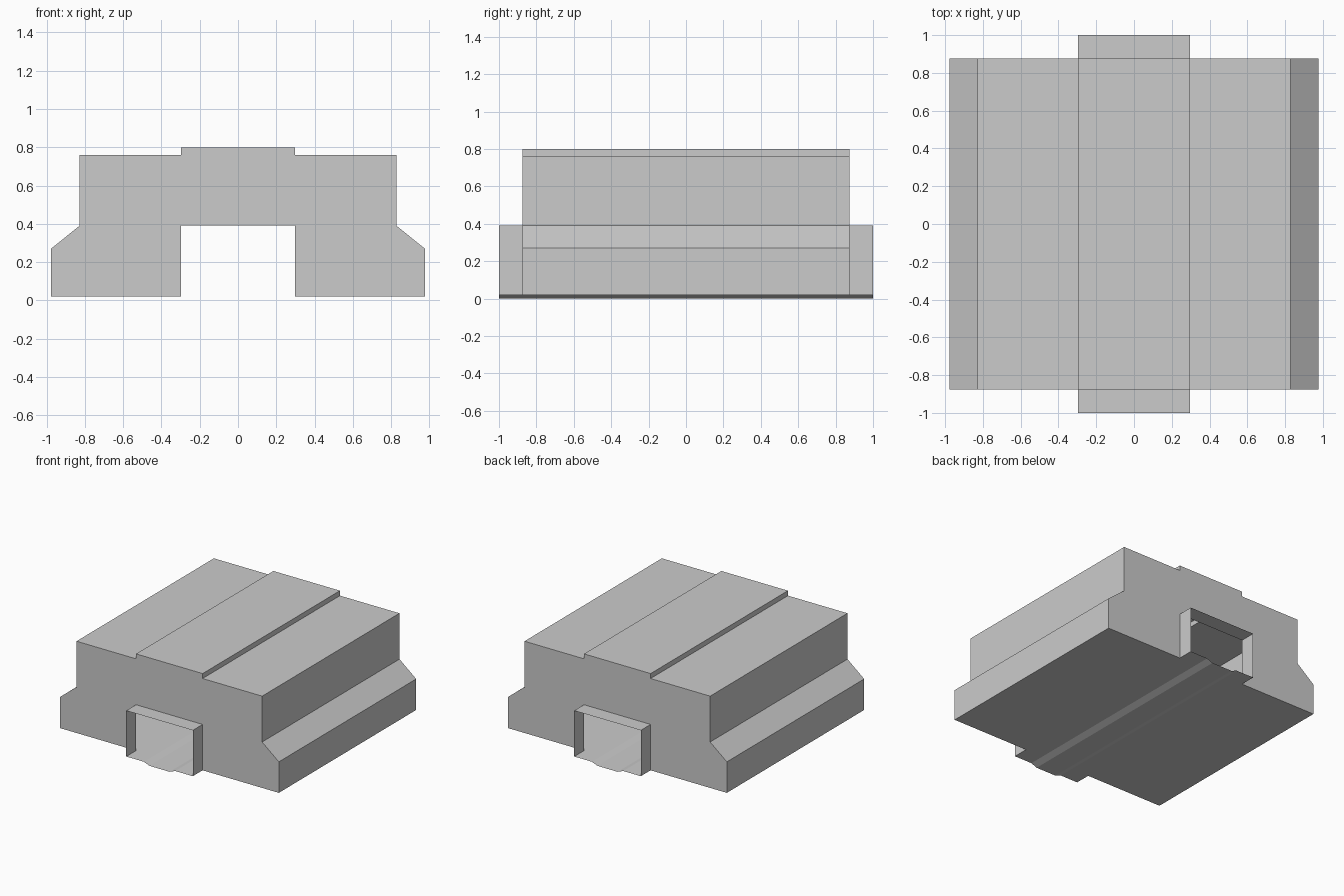
import bpy, bmesh

if "Cube" in bpy.data.objects:
    bpy.data.objects.remove(bpy.data.objects["Cube"])

BODY_Y, STUB_Y = 0.875, 1.0
W, SILL, LINTEL = 0.297, 0.02, 0.39


def finish(name, bm):
    mesh = bpy.data.meshes.new(name)
    bm.to_mesh(mesh)
    bm.free()
    bpy.context.collection.objects.link(bpy.data.objects.new(name, mesh))


def mirrored(right):
    """Right half (bottom centre to top centre) closed into a full outline."""
    return right + [(-x, z) for x, z in reversed(right)]


def tube(name, outline, y0, y1):
    """Open-ended thin sheet following the outline from y0 to y1."""
    bm = bmesh.new()
    a = [bm.verts.new((x, y0, z)) for x, z in outline]
    b = [bm.verts.new((x, y1, z)) for x, z in outline]
    for i in range(len(a)):
        j = (i + 1) % len(a)
        bm.faces.new((a[i], b[i], b[j], a[j]))
    finish(name, bm)


def plate(name, outline, y):
    """Flat end plate facing away from the centre."""
    bm = bmesh.new()
    pts = outline if y < 0 else outline[::-1]
    bm.faces.new([bm.verts.new((x, y, z)) for x, z in pts])
    finish(name, bm)


# Right-hand half profiles
channel = [(0.09, 0.0), (0.14, SILL)]
side = [(0.977, SILL), (0.977, 0.27), (0.828, 0.39), (0.828, 0.76),
        (W, 0.76), (W, 0.80)]

# Hollow body with a shallow channel along its floor
tube("body_shell", mirrored(channel + [(W, SILL)] + side), -BODY_Y, BODY_Y)

# Notched end plates and the short open ducts that stick out of them
end_outline = mirrored([(W, LINTEL), (W, SILL)] + side)
duct_outline = mirrored(channel + [(W, SILL), (W, LINTEL)])
for label, s in (("front", -1), ("back", 1)):
    plate(label + "_end_plate", end_outline, s * BODY_Y)
    y0, y1 = sorted((s * BODY_Y, s * STUB_Y))
    tube(label + "_duct", duct_outline, y0, y1)
